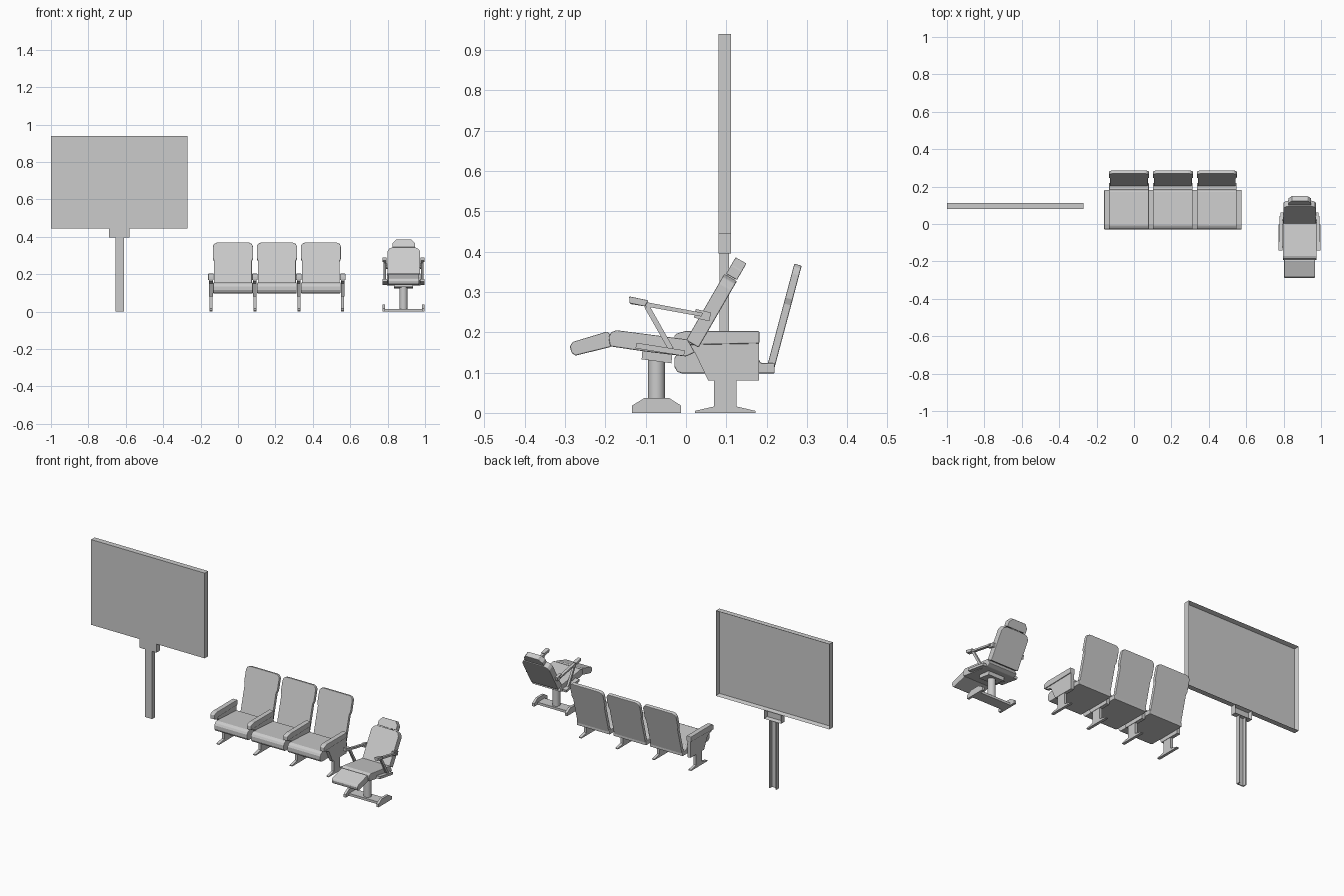
import bpy, bmesh, math
from mathutils import Matrix, Vector

if "Cube" in bpy.data.objects:
    bpy.data.objects.remove(bpy.data.objects["Cube"])


def finish(name, bm, bevel=0, segments=2):
    bmesh.ops.recalc_face_normals(bm, faces=bm.faces)
    mesh = bpy.data.meshes.new(name)
    bm.to_mesh(mesh)
    bm.free()
    ob = bpy.data.objects.new(name, mesh)
    bpy.context.collection.objects.link(ob)
    if bevel:
        m = ob.modifiers.new("soft_edges", 'BEVEL')
        m.width, m.segments, m.limit_method = bevel, segments, 'ANGLE'
    return ob


def extrude(name, verts, offset, bevel=0, segments=2):
    bm = bmesh.new()
    face = bm.faces.new([bm.verts.new(v) for v in verts])
    r = bmesh.ops.extrude_face_region(bm, geom=[face], use_keep_orig=True)
    bmesh.ops.translate(bm, vec=Vector(offset),
                        verts=[v for v in r['geom'] if isinstance(v, bmesh.types.BMVert)])
    return finish(name, bm, bevel, segments)


def side(name, pts, x, half, bevel=0, segments=2):
    """Profile in (y, z) extruded across x."""
    return extrude(name, [(x - half, y, z) for y, z in pts], (2 * half, 0, 0), bevel, segments)


def leaning(name, pts, x, y, z, lean, thick, bevel=0, segments=2):
    """Outline in (x, height) with thickness backwards, leaning back by an angle."""
    ob = extrude(name, [(px, 0, pz) for px, pz in pts], (0, thick, 0), bevel, segments)
    ob.data.transform(Matrix.Translation((x, y, z)) @ Matrix.Rotation(-lean, 4, 'X'))
    return ob


def tray(name, lo, hi, rim, depth):
    """Box with a recessed back face."""
    bm = bmesh.new()
    bmesh.ops.create_cube(bm, size=1)
    for v in bm.verts:
        v.co = [(a + b) / 2 + c * (b - a) for a, b, c in zip(lo, hi, v.co)]
    bm.normal_update()
    back = [f for f in bm.faces if f.normal.y > 0.9]
    bmesh.ops.inset_region(bm, faces=back, thickness=rim)
    bmesh.ops.translate(bm, vec=(0, -depth, 0), verts=back[0].verts[:])
    return finish(name, bm)


def bar(name, a, b, thick, x, half, bevel=0):
    """Straight bar between two (y, z) points."""
    a, b = Vector(a), Vector(b)
    n = (b - a).orthogonal().normalized() * thick / 2
    return side(name, [a - n, b - n, b + n, a + n], x, half, bevel)


def mirrored(pts):
    return pts + [(-x, z) for x, z in reversed(pts)]


# Display board: shell open at the back, neck and channel post
tray("board_panel", (-1, 0.08, 0.445), (-0.27, 0.112, 0.94), 0.009, 0.025)
tray("board_neck", (-0.69, 0.08, 0.395), (-0.58, 0.112, 0.447), 0.008, 0.022)
px, pw, t = -0.633, 0.023, 0.006
channel = [(-pw, 0.083), (pw, 0.083), (pw, 0.107), (pw - t, 0.107),
           (pw - t, 0.089), (t - pw, 0.089), (t - pw, 0.107), (-pw, 0.107)]
extrude("board_post", [(px + x, y, 0) for x, y in channel], (0, 0, 0.397))

# Row of three seats
PITCH = 0.235
seat_profile = [(-0.029, 0.115), (-0.022, 0.102), (-0.01, 0.098), (0.22, 0.098), (0.22, 0.123),
                (0.185, 0.124), (0.175, 0.145), (-0.008, 0.155), (-0.022, 0.148), (-0.029, 0.135)]
corner = [(0.082 + 0.025 * math.cos(a), 0.242 + 0.025 * math.sin(a))
          for a in [i * math.pi / 8 for i in range(5)]]
back_outline = mirrored([(0.101, 0), (0.101, 0.165), (0.107, 0.18)] + corner)
for i in range(3):
    x = -0.027 + i * PITCH
    side("seat_cushion", seat_profile, x, 0.106, 0.003)
    leaning("seat_back", back_outline, x, 0.2, 0.112, math.radians(14.9), 0.019, 0.003)

# Shared arms, side panels and pedestal feet
arm_profile = [(-0.029, 0.168), (-0.029, 0.192), (-0.022, 0.197), (-0.002, 0.203),
               (0.182, 0.203), (0.182, 0.172)]
panel_profile = [(-0.02, 0.165), (-0.02, 0.18), (0.181, 0.18), (0.181, 0.08),
                 (0.055, 0.08), (0.022, 0.15)]
foot_profile = [(0.022, 0), (0.172, 0), (0.172, 0.005), (0.125, 0.016), (0.125, 0.085),
                (0.07, 0.085), (0.07, 0.016), (0.022, 0.005)]
for i in range(4):
    x = -0.145 + i * PITCH
    side("armrest", arm_profile, x, 0.0145, 0.003)
    side("side_panel", panel_profile, x, 0.01)
    side("pedestal_foot", foot_profile, x, 0.008)

# Reclining chair: base with two end feet and a round column
cx = 0.885
side("base_crossbar", [(-0.105, 0), (-0.042, 0), (-0.042, 0.014), (-0.105, 0.014)], cx, 0.105)
for s in (-1, 1):
    side("base_end_foot", [(-0.134, 0), (-0.012, 0), (-0.012, 0.018), (-0.042, 0.037),
                           (-0.103, 0.037), (-0.134, 0.018)], cx + s * 0.105, 0.007)
bpy.ops.mesh.primitive_cylinder_add(vertices=32, radius=0.021, depth=0.13,
                                    location=(cx, -0.073, 0.075))
bpy.context.object.name = "column"
bpy.ops.object.shade_smooth_by_angle()
side("seat_bracket", [(-0.11, 0.133), (-0.036, 0.123), (-0.034, 0.148), (-0.108, 0.158)], cx, 0.05)

# Cushions: seat, leg rest, back and head rest
side("recliner_seat", [(-0.188, 0.165), (-0.1, 0.152), (0, 0.14), (0.022, 0.15), (0.004, 0.182),
                       (-0.172, 0.205), (-0.186, 0.2), (-0.192, 0.187)], cx + 0.001, 0.09, 0.003)
side("leg_rest", [(-0.185, 0.164), (-0.274, 0.142), (-0.284, 0.149), (-0.288, 0.165),
                  (-0.281, 0.176), (-0.195, 0.202), (-0.188, 0.195)], cx + 0.001, 0.083, 0.003)
lean = math.radians(30)
leaning("recliner_back", mirrored([(0.088, 0), (0.088, 0.165), (0.078, 0.182), (0.06, 0.19)]),
        cx + 0.001, 0.0, 0.18, lean, 0.036, 0.003)
leaning("head_rest", mirrored([(0.06, 0.193), (0.06, 0.218), (0.042, 0.24)]),
        cx + 0.001, 0.003, 0.178, lean, 0.031, 0.002)
leaning("head_rest_mount", mirrored([(0.025, 0.18), (0.025, 0.2)]),
        cx + 0.001, 0.008, 0.177, lean, 0.02)

# Recliner arms on both sides
for s in (-1, 1):
    x = cx + s * 0.1
    bar("arm_mount_rail", (-0.124, 0.167), (-0.004, 0.148), 0.014, x, 0.013)
    bar("arm_strut", (-0.097, 0.264), (-0.037, 0.158), 0.013, x, 0.006)
    side("arm_bar", [(-0.138, 0.27), (-0.1, 0.264), (0.038, 0.239), (0.042, 0.248),
                     (-0.09, 0.273), (-0.136, 0.282)], x, 0.008)
    side("arm_grip", [(-0.14, 0.272), (-0.102, 0.264), (-0.093, 0.279), (-0.141, 0.289)],
         x + s * 0.002, 0.011, 0.002)
    bar("arm_hinge", (0.022, 0.247), (0.06, 0.238), 0.022, cx + s * 0.094, 0.008)
